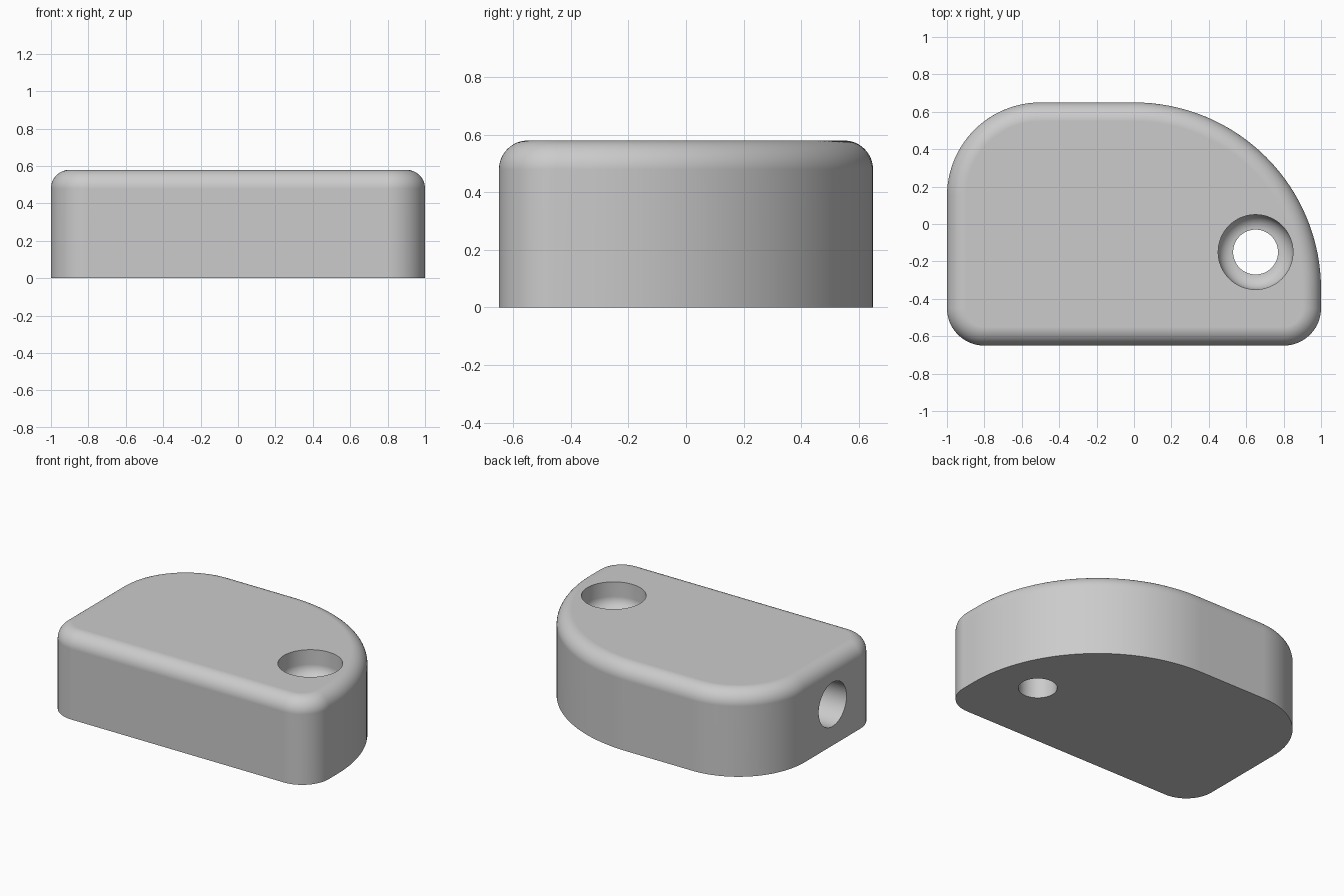
import bpy, bmesh
from math import sin, cos, pi, radians
from mathutils import Matrix, Vector

HEIGHT, FILLET = 0.58, 0.1
SCREW_X, HOLE_Y = 0.65, -0.15

cube = bpy.data.objects.get("Cube")
if cube:
    bpy.data.objects.remove(cube, do_unlink=True)

grey = bpy.data.materials.new("light_grey")
grey.use_nodes = True
color = (0.6, 0.6, 0.6, 1)
grey.diffuse_color = color
grey.node_tree.nodes["Principled BSDF"].inputs["Base Color"].default_value = color


def loft(name, rings):
    """Skin stacked rings of points and cap both ends."""
    bm = bmesh.new()
    loops = [[bm.verts.new(p) for p in ring] for ring in rings]
    for low, high in zip(loops, loops[1:]):
        for i in range(len(low)):
            j = (i + 1) % len(low)
            bm.faces.new((low[i], low[j], high[j], high[i]))
    bm.faces.new(loops[0][::-1])
    bm.faces.new(loops[-1])
    bmesh.ops.recalc_face_normals(bm, faces=bm.faces)
    mesh = bpy.data.meshes.new(name)
    bm.to_mesh(mesh)
    bm.free()
    mesh.materials.append(grey)
    obj = bpy.data.objects.new(name, mesh)
    bpy.context.collection.objects.link(obj)
    return obj


def lathe(name, profile, segments=64):
    """Spin (radius, height) pairs about z."""
    turns = [2 * pi * i / segments for i in range(segments)]
    return loft(name, [[(r * cos(t), r * sin(t), z) for t in turns] for r, z in profile])


# Corner arcs counter-clockwise: centre x, centre y, radius, start angle, steps
CORNERS = [(0, -0.35, 1.0, 0, 32), (-0.5, 0.15, 0.5, 90, 24),
           (-0.8, -0.45, 0.2, 180, 16), (0.8, -0.45, 0.2, 270, 16)]


def outline(inset, z):
    points = []
    for cx, cy, radius, start, steps in CORNERS:
        for i in range(steps + 1):
            a = radians(start + 90 * i / steps)
            points.append((cx + (radius - inset) * cos(a), cy + (radius - inset) * sin(a), z))
    return points


# Body with a rounded top edge
rings = [outline(0, 0)]
for i in range(13):
    a = pi / 2 * i / 12
    rings.append(outline(FILLET * (1 - cos(a)), HEIGHT - FILLET * (1 - sin(a))))
body = loft("body", rings)

# Vertical screw hole with a round-bottomed counterbore
bore = [(0.12, -0.1)]
for i in range(11):
    a = pi / 2 * i / 10
    bore.append((0.12 + 0.08 * sin(a), 0.48 - 0.08 * cos(a)))
bore.append((0.2, 0.7))
screw_cutter = lathe("screw_hole_cutter", bore)
screw_cutter.data.transform(Matrix.Translation(Vector((SCREW_X, HOLE_Y, 0))))

# Blind round hole in the flat end
pin_cutter = lathe("pin_hole_cutter", [(0.15, -1.1), (0.15, 0)])
pin_cutter.data.transform(Matrix.Translation(Vector((0, HOLE_Y, 0.28)))
                          @ Matrix.Rotation(pi / 2, 4, "Y"))

# Cut the holes, then discard the cutters
bpy.context.view_layer.objects.active = body
for cutter in (screw_cutter, pin_cutter):
    cutter.hide_render = True
    mod = body.modifiers.new("cut", "BOOLEAN")
    mod.operation, mod.solver, mod.object = "DIFFERENCE", "EXACT", cutter
    bpy.ops.object.modifier_apply(modifier=mod.name)
    bpy.data.objects.remove(cutter, do_unlink=True)

# Smooth walls, crisp rims, flat caps
bpy.ops.object.select_all(action="DESELECT")
body.select_set(True)
bpy.ops.object.shade_smooth_by_angle(angle=radians(30))
weighted = body.modifiers.new("weighted_normals", "WEIGHTED_NORMAL")
weighted.keep_sharp = True
